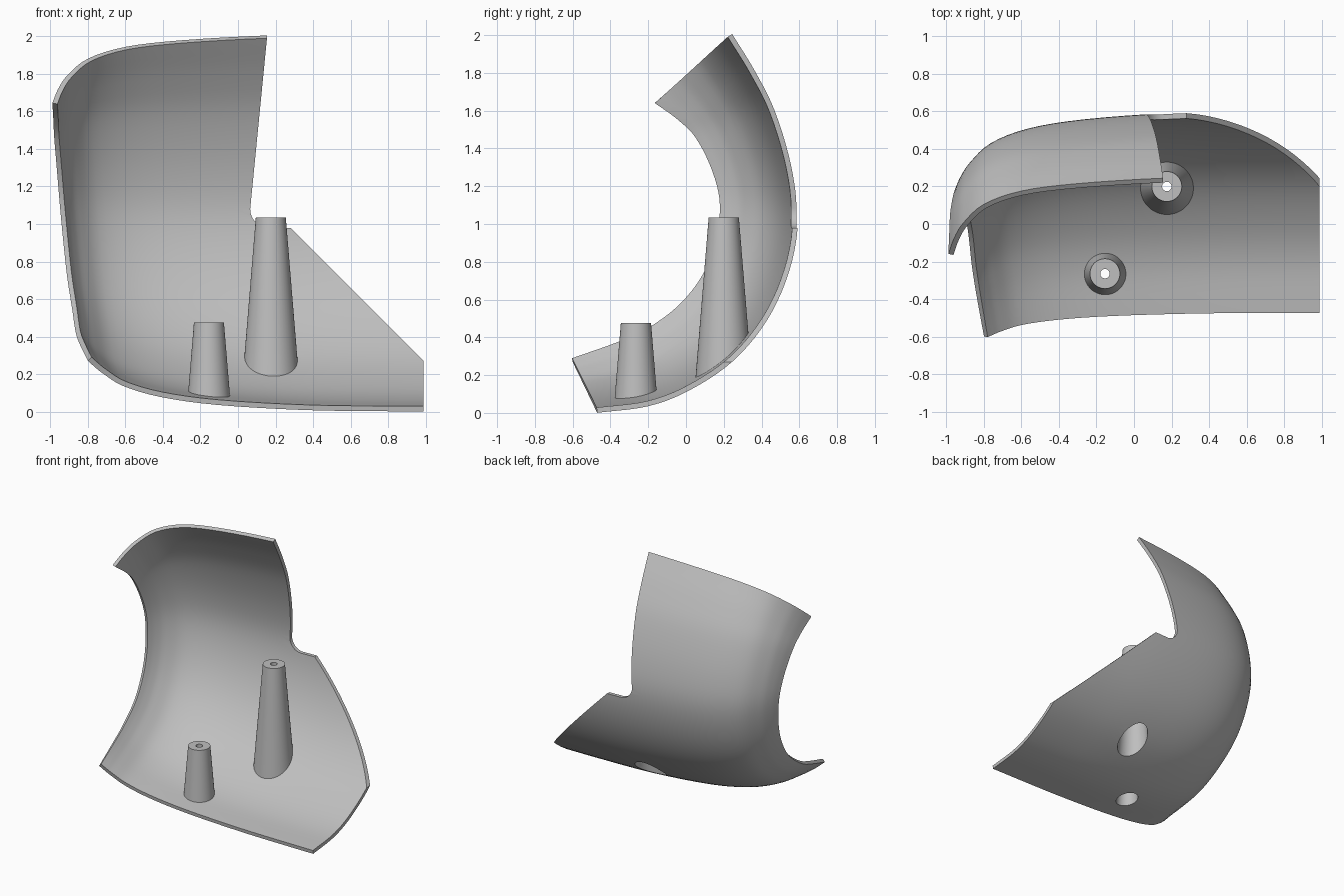
import bpy, bmesh, math
from mathutils import Vector
from mathutils.bvhtree import BVHTree

cube = bpy.data.objects.get("Cube")
if cube:
    bpy.data.objects.remove(cube, do_unlink=True)

grey = bpy.data.materials.new("plain grey")
grey.use_nodes = True
COLOUR = (0.52, 0.52, 0.52, 1)
grey.diffuse_color = COLOUR
grey.node_tree.nodes["Principled BSDF"].inputs["Base Color"].default_value = COLOUR

THICK = 0.028


def add_object(name, bm):
    bmesh.ops.recalc_face_normals(bm, faces=bm.faces)
    mesh = bpy.data.meshes.new(name)
    bm.to_mesh(mesh)
    bm.free()
    mesh.materials.append(grey)
    ob = bpy.data.objects.new(name, mesh)
    bpy.context.collection.objects.link(ob)
    return ob


def activate(ob):
    bpy.ops.object.select_all(action='DESELECT')
    ob.select_set(True)
    bpy.context.view_layer.objects.active = ob


def smooth_curve(points, steps):
    """Catmull-Rom curve through the points."""
    p = [Vector(q) for q in points]
    p = [2 * p[0] - p[1]] + p + [2 * p[-1] - p[-2]]
    out = []
    for i in range(1, len(p) - 2):
        a, b, c, d = p[i - 1:i + 3]
        for k in range(steps):
            t = k / steps
            out.append(0.5 * (2 * b + (c - a) * t + (2 * a - 5 * b + 4 * c - d) * t ** 2
                              + (3 * b - a - 3 * c + d) * t ** 3))
    return out + [p[-2]]


def boolean(ob, cutter, operation):
    cutter.hide_render = True
    activate(ob)
    mod = ob.modifiers.new("cut", 'BOOLEAN')
    mod.object, mod.operation, mod.solver = cutter, operation, 'EXACT'
    bpy.ops.object.modifier_apply(modifier=mod.name)
    bpy.data.objects.remove(cutter, do_unlink=True)


# Shell: outer back arc (y, z) and curled side rim (x, y, z), bottom to top
back_arc = smooth_curve([(-.47, 0), (-.2, .035), (.02, .12), (.25, .275), (.43, .49), (.55, .75),
                         (.603, 1.03), (.575, 1.3), (.485, 1.6), (.375, 1.82), (.255, 2.015)], 5)
side_rim = smooth_curve([(-.8, -.6, .27), (-.84, -.38, .35), (-.865, -.22, .42), (-.885, -.04, .55),
                         (-.91, .09, .71), (-.93, .165, .89), (-.95, .19, 1.1), (-.965, .15, 1.28),
                         (-.98, .06, 1.46), (-.985, -.04, 1.56), (-.99, -.16, 1.645)], 5)
# Distance from the rim, with the amount of curl at the bottom and at the top
curl = smooth_curve([(0, 1, 1), (.03, .9, .8), (.08, .75, .6), (.19, .5, .36), (.39, .285, .19),
                     (.69, .13, .095), (1.15, .03, .025), (1.6, .005, .003), (2.1, 0, 0)], 4)

bm = bmesh.new()
rows = []
for i, (arc, rim) in enumerate(zip(back_arc, side_rim)):
    t = i / (len(back_arc) - 1)
    row = []
    for dist, low, high in curl:
        f = low + (high - low) * t
        yz = arc.lerp(rim.yz, f)
        row.append(bm.verts.new((rim.x + dist, yz.x, yz.y)))
    rows.append(row)
for r0, r1 in zip(rows, rows[1:]):
    for j in range(len(r0) - 1):
        bm.faces.new((r0[j], r0[j + 1], r1[j + 1], r1[j]))
outer_surface = BVHTree.FromBMesh(bm)
shell = add_object("shell", bm)

# Make the normals face the back, then thicken inwards
mid = shell.data.polygons[len(shell.data.polygons) // 2]
if mid.normal.y < 0:
    shell.data.flip_normals()
activate(shell)
solid = shell.modifiers.new("thickness", 'SOLIDIFY')
solid.thickness, solid.offset = THICK, -1
bpy.ops.object.modifier_apply(modifier=solid.name)

# Outline seen from the front, with the rounded notch
notch = [(0.165 - 0.1 * math.sin(a), 1.08 - 0.1 * math.cos(a))
         for a in (math.pi / 2 * k / 8 for k in range(9))]
outline = [(-1.3, -.3), (.99, -.3), (.99, .27), (.28, .98)] + notch + [(.175, 2.2), (-1.3, 2.2)]
bm = bmesh.new()
face = bm.faces.new([bm.verts.new((x, -1.5, z)) for x, z in outline])
moved = bmesh.ops.extrude_face_region(bm, geom=[face])["geom"]
bmesh.ops.translate(bm, vec=(0, 3, 0), verts=[v for v in moved if isinstance(v, bmesh.types.BMVert)])
boolean(shell, add_object("outline_cutter", bm), 'INTERSECT')


# Hollow tapered posts that end on the shell
SIDES, TAPER, WALL, CAP, HOLE, TOP_R = 48, 0.082, 0.028, 0.03, 0.025, 0.08


def post(name, x, y, top):
    bm = bmesh.new()

    def ring(radius, z):
        return [Vector((x + radius * math.cos(a), y + radius * math.sin(a), z))
                for a in (2 * math.pi * k / SIDES for k in range(SIDES))]

    def drop(points, back):
        result = []
        for p in points:
            out = Vector((p.x - x, p.y - y, 0)).normalized()
            ray = (out * TAPER - Vector((0, 0, 1))).normalized()
            hit = outer_surface.ray_cast(p, ray)[0]
            result.append(hit - ray * back)
        return result

    outer_top = ring(TOP_R, top)
    inner_top = ring(TOP_R - WALL, top - CAP)
    loops = [drop(outer_top, 0.012), outer_top, ring(HOLE, top), ring(HOLE, top - CAP),
             inner_top, drop(inner_top, 0)]
    loops = [[bm.verts.new(p) for p in loop] for loop in loops]
    for a, b in zip(loops, loops[1:] + loops[:1]):
        for k in range(SIDES):
            n = (k + 1) % SIDES
            bm.faces.new((a[k], a[n], b[n], b[k]))
    ob = add_object(name, bm)

    # Open the shell under the post
    depth = top - CAP + 0.3
    bm = bmesh.new()
    low, high = ring(TOP_R - WALL + TAPER * depth, -0.3), ring(TOP_R - WALL, top - CAP)
    low, high = [[bm.verts.new(p) for p in loop] for loop in (low, high)]
    bm.faces.new(low)
    bm.faces.new(high)
    for k in range(SIDES):
        n = (k + 1) % SIDES
        bm.faces.new((low[k], low[n], high[n], high[k]))
    boolean(shell, add_object("post_cutter", bm), 'DIFFERENCE')
    return ob


parts = [post("tall_post", 0.175, 0.2, 1.035), post("short_post", -0.155, -0.265, 0.475), shell]
for ob in parts:
    activate(ob)
    bpy.ops.object.shade_smooth_by_angle(angle=math.radians(32))
